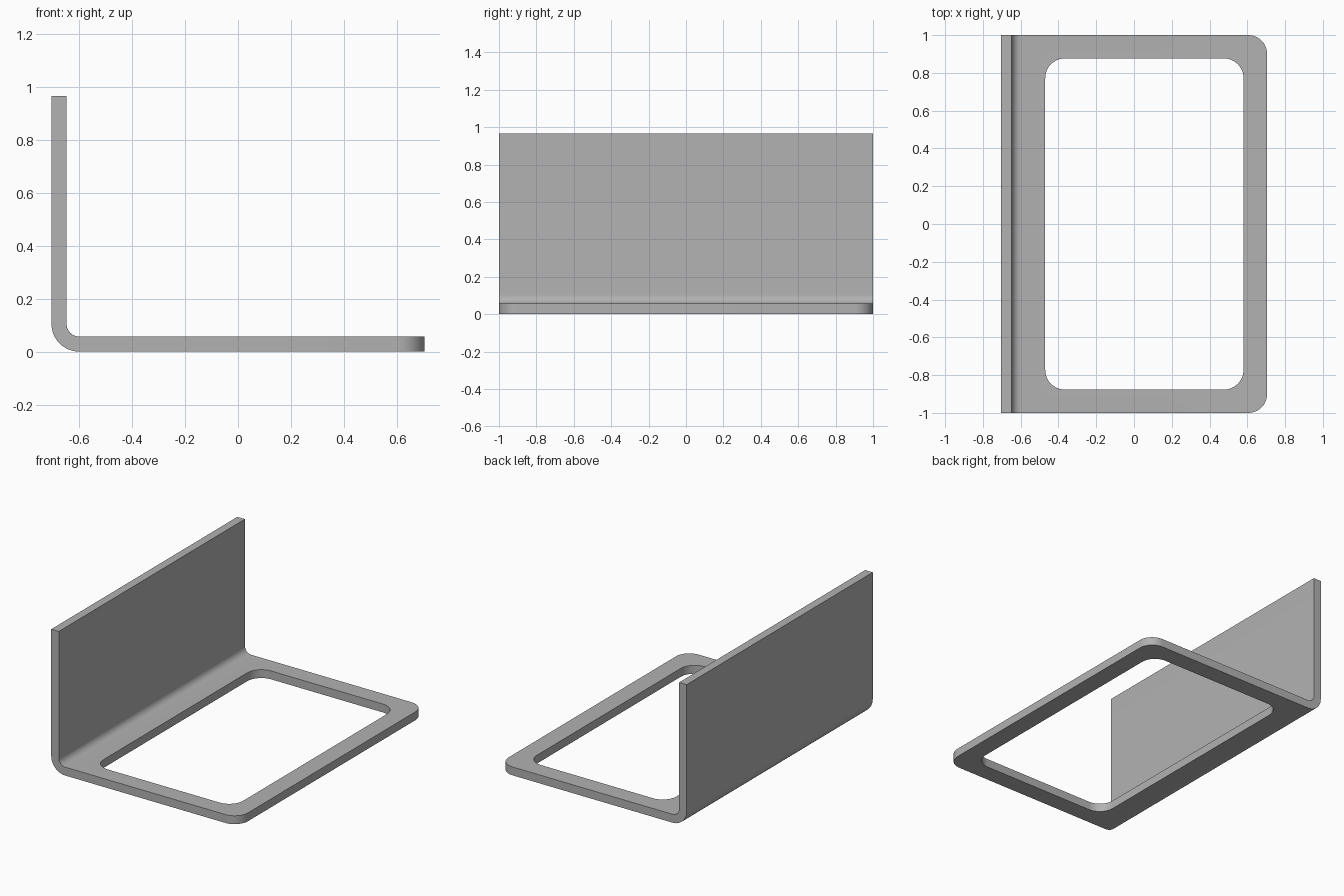
import bpy, bmesh
from math import radians, cos, sin

cube = bpy.data.objects.get("Cube")
if cube:
    bpy.data.objects.remove(cube)

HALF_X, HALF_Y, HEIGHT, THICK = 0.705, 1.0, 0.967, 0.057
BEND = 0.105      # outer radius of the bend
CORNER = 0.1      # radius of the plate's rounded corners

steel = bpy.data.materials.new("plain_grey")
steel.use_nodes = True
grey = (0.445, 0.445, 0.445, 1)
steel.diffuse_color = grey
steel.node_tree.nodes["Principled BSDF"].inputs["Base Color"].default_value = grey


def arc(cx, cy, r, start, end, steps=12):
    angles = [radians(start + (end - start) * i / steps) for i in range(steps + 1)]
    return [(cx + r * cos(a), cy + r * sin(a)) for a in angles]


def extrude(name, points, direction):
    """Fill a closed outline and extrude it into a solid."""
    bm = bmesh.new()
    face = bm.faces.new([bm.verts.new(p) for p in points])
    new = bmesh.ops.extrude_face_region(bm, geom=[face])["geom"]
    bmesh.ops.translate(bm, vec=direction,
                        verts=[v for v in new if isinstance(v, bmesh.types.BMVert)])
    bmesh.ops.recalc_face_normals(bm, faces=bm.faces[:])
    mesh = bpy.data.meshes.new(name)
    bm.to_mesh(mesh)
    bm.free()
    mesh.materials.append(steel)
    obj = bpy.data.objects.new(name, mesh)
    bpy.context.collection.objects.link(obj)
    return obj


# Bent sheet: L-shaped side profile swept across the width
bx, bz = -HALF_X + BEND, BEND
profile = [(HALF_X, 0), (HALF_X, THICK)]
profile += arc(bx, bz, BEND - THICK, 270, 180)
profile += [(-HALF_X + THICK, HEIGHT), (-HALF_X, HEIGHT)]
profile += arc(bx, bz, BEND, 180, 270)
bracket = extrude("bent_bracket", [(x, -HALF_Y, z) for x, z in profile],
                  (0, 2 * HALF_Y, 0))

# Round the two free corners of the base plate
bm = bmesh.new()
bm.from_mesh(bracket.data)
corners = [e for e in bm.edges
           if all(v.co.x > HALF_X - 0.001 for v in e.verts)
           and abs(e.verts[0].co.y - e.verts[1].co.y) < 0.001]
bmesh.ops.bevel(bm, geom=corners, offset=CORNER, segments=12, profile=0.5,
                affect='EDGES')
bm.to_mesh(bracket.data)
bm.free()

# Rounded rectangular window cut through the base plate
left, right, side, r = -0.47, 0.58, 0.877, 0.105
window = []
for cx, cy, start in ((right - r, side - r, 0), (left + r, side - r, 90),
                      (left + r, r - side, 180), (right - r, r - side, 270)):
    window += arc(cx, cy, r, start, start + 90)
cutter = extrude("window_cutter", [(x, y, -0.1) for x, y in window], (0, 0, 0.3))
cutter.hide_render = True

cut = bracket.modifiers.new("window", 'BOOLEAN')
cut.operation, cut.solver, cut.object = 'DIFFERENCE', 'EXACT', cutter

bpy.ops.object.select_all(action='DESELECT')
bracket.select_set(True)
bpy.context.view_layer.objects.active = bracket
bpy.ops.object.modifier_apply(modifier=cut.name)
bpy.data.objects.remove(cutter)
bpy.ops.object.shade_smooth_by_angle(angle=radians(30))
